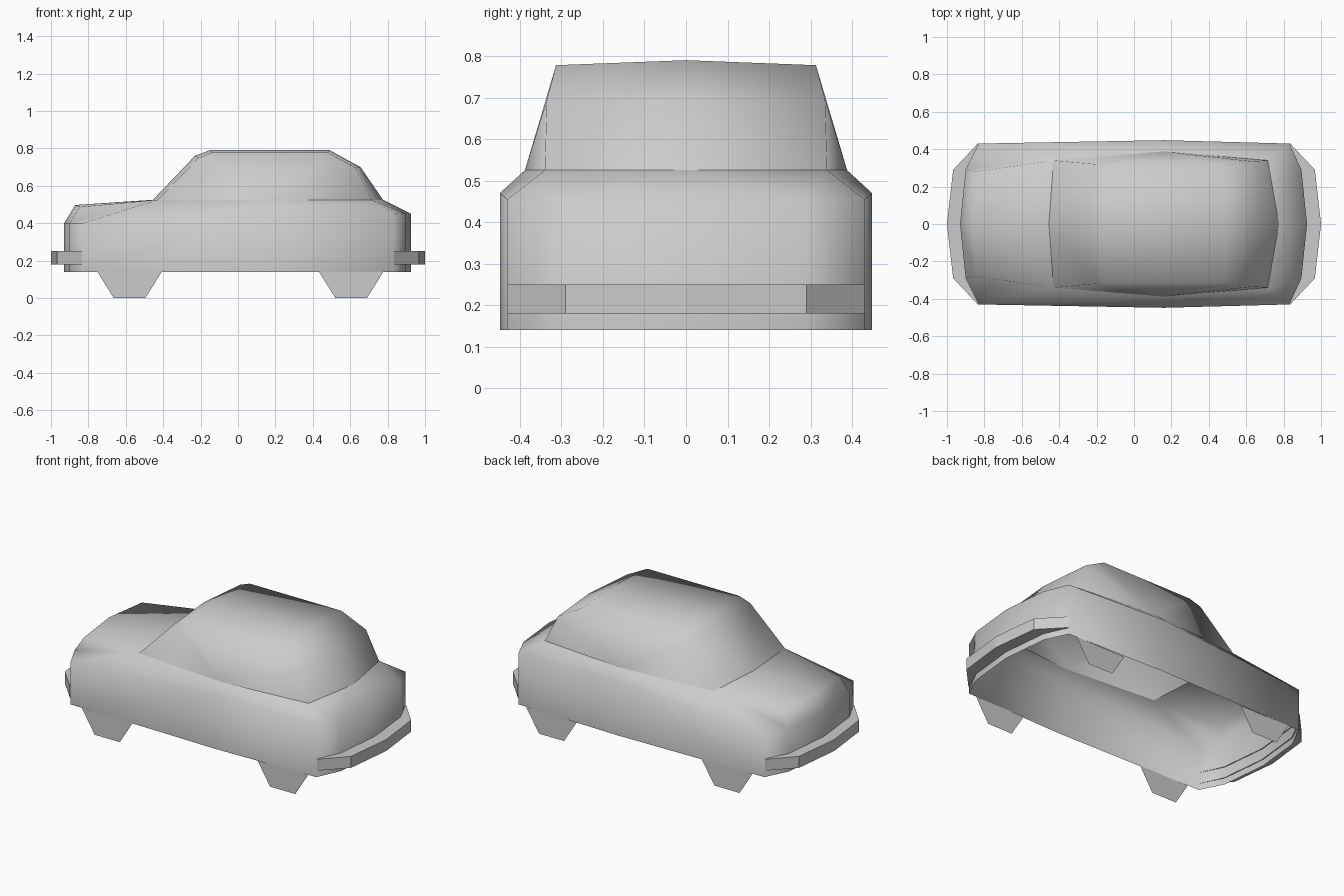
import bpy, bmesh
from mathutils import Vector

cube = bpy.data.objects.get("Cube")
if cube:
    bpy.data.objects.remove(cube)

paint = bpy.data.materials.new("light_grey")
paint.use_nodes = True
GREY = (0.6, 0.6, 0.6, 1)
paint.diffuse_color = GREY
paint.node_tree.nodes["Principled BSDF"].inputs["Base Color"].default_value = GREY


def make_part(name, faces, origin, mirror=True, smooth=True):
    """Build faces from corner points, turn them away from origin, mirror across y."""
    bm = bmesh.new()
    for corners in faces:
        bm.faces.new([bm.verts.new(p) for p in corners])
    bmesh.ops.remove_doubles(bm, verts=bm.verts, dist=0.0005)
    bm.normal_update()
    for f in bm.faces:
        if f.normal.dot(f.calc_center_median() - Vector(origin)) < 0:
            f.normal_flip()
        f.smooth = smooth
    mesh = bpy.data.meshes.new(name)
    bm.to_mesh(mesh)
    bm.free()
    mesh.materials.append(paint)
    obj = bpy.data.objects.new(name, mesh)
    bpy.context.collection.objects.link(obj)
    if mirror:
        mod = obj.modifiers.new("mirror", "MIRROR")
        mod.use_axis = (False, True, False)
        mod.use_clip = True
    return obj


def strip(a, b):
    """Quads between two rows of points."""
    return [(a[i], a[i + 1], b[i + 1], b[i]) for i in range(len(a) - 1)]


def at(outline, z):
    return [(x, y, z) for x, y in outline]


# Half outline of the body, from nose centre to tail centre
outline = [(-0.93, 0), (-0.9, 0.29), (-0.83, 0.43), (0.16, 0.448),
           (0.83, 0.43), (0.895, 0.29), (0.925, 0)]
belt_z = [0.4, 0.4, 0.4, 0.47, 0.455, 0.45, 0.45]
sill = at(outline, 0.14)
belt = [(x, y, z) for (x, y), z in zip(outline, belt_z)]

# Cabin base, shared by body and cabin
base = at([(-0.455, 0), (-0.43, 0.34), (0.16, 0.388), (0.715, 0.34), (0.775, 0)], 0.525)
hood = [(-0.87, 0, 0.497), (-0.845, 0.28, 0.487)]

# Open-bottomed body: walls, nose, hood, fenders, shoulders and boot
body = strip(sill, belt) + strip(belt[:2], hood) + strip(hood, base[:2])
body += [(belt[1], base[1], hood[1]), (belt[1], belt[2], base[1]),
         (belt[4], belt[5], base[3])]
body += strip(belt[2:5], base[1:4]) + strip(belt[5:], base[3:])
make_part("body", body, (0, 0, 0.1))

# Cabin: centre line and roof edge from windscreen to rear window
centre = [base[0], (-0.23, 0, 0.76), (-0.15, 0, 0.79), (0.49, 0, 0.79),
          (0.655, 0, 0.7), base[4]]
edge = [base[1], (-0.21, 0.32, 0.75), (-0.14, 0.313, 0.778), (0.48, 0.313, 0.778),
        (0.63, 0.335, 0.695), base[3]]
cabin = strip(centre, edge)
cabin += [(base[2], edge[i], edge[i + 1]) for i in range(len(edge) - 1)]
make_part("cabin", cabin, (0.15, 0, 0.5))

# Bumpers: slim bands wrapped round each end
for name, s in (("front_bumper", -1), ("rear_bumper", 1)):
    outer = [(s, 0), (s * 0.967, 0.29), (s * 0.835, 0.43)]
    inner = [(s * 0.925, 0), (s * 0.895, 0.29), (s * 0.83, 0.428)]
    low, high = at(outer, 0.18), at(outer, 0.25)
    bumper = strip(low, high) + strip(low, at(inner, 0.18)) + strip(high, at(inner, 0.25))
    make_part(name, bumper, (s * 0.8, 0, 0.215), smooth=False)

# Wheels: flat half-hexagon plates below the sills
for end, x in (("front", -0.58), ("rear", 0.605)):
    for side, y in (("near", -0.433), ("far", 0.433)):
        plate = [(x - 0.172, y, 0.14), (x + 0.172, y, 0.14),
                 (x + 0.085, y, 0), (x - 0.085, y, 0)]
        make_part(f"{end}_{side}_wheel", [plate], (x, 0, 0.1), mirror=False, smooth=False)
